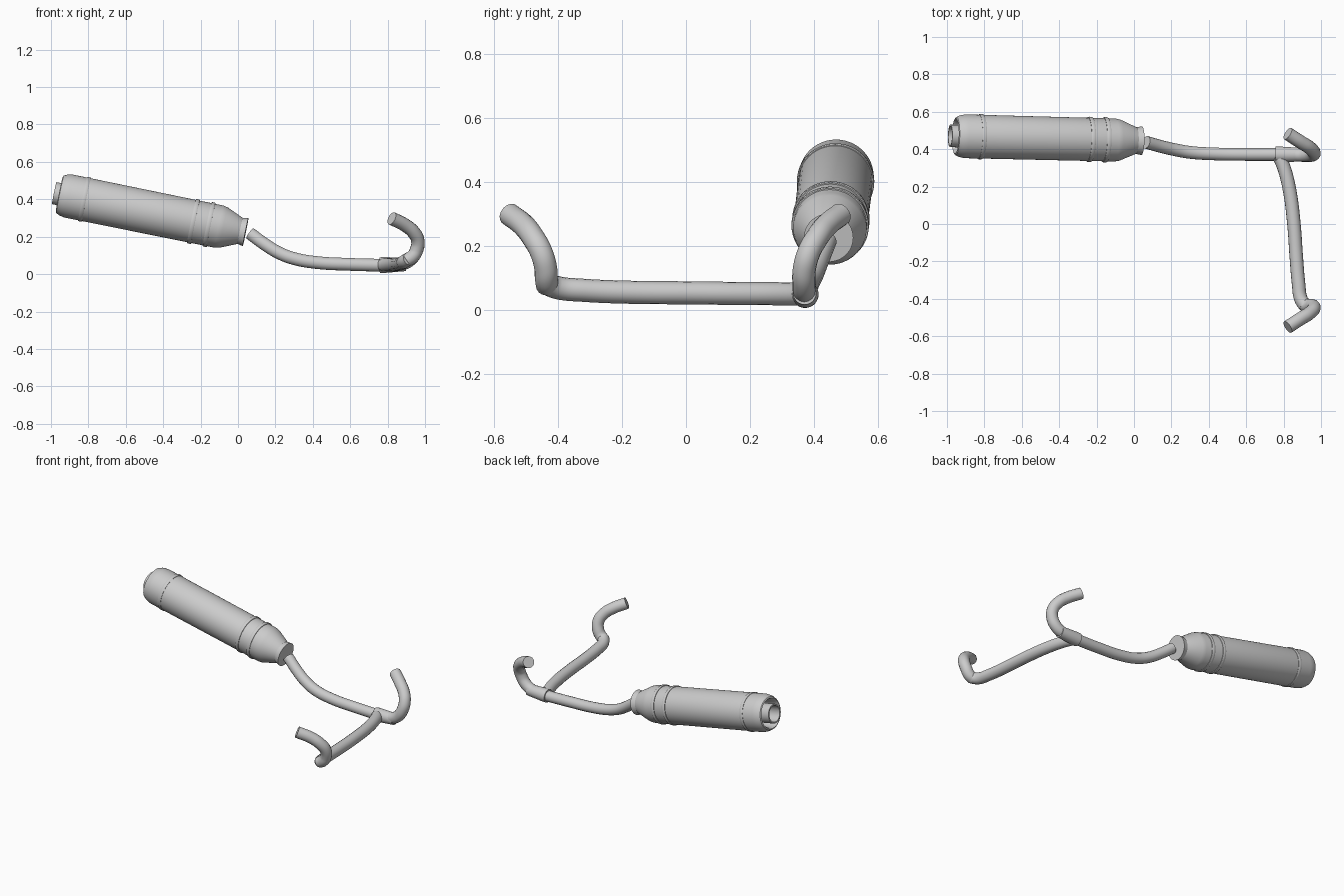
import bpy, bmesh, math
from mathutils import Vector

cube = bpy.data.objects.get("Cube")
if cube:
    bpy.data.objects.remove(cube)

metal = bpy.data.materials.new("brushed_grey_metal")
metal.use_nodes = True
GREY = (0.6, 0.6, 0.6, 1)
metal.diffuse_color = GREY
metal.node_tree.nodes["Principled BSDF"].inputs["Base Color"].default_value = GREY


def finish(obj):
    obj.data.materials.clear()
    obj.data.materials.append(metal)
    bpy.ops.object.select_all(action="DESELECT")
    obj.select_set(True)
    bpy.context.view_layer.objects.active = obj
    bpy.ops.object.shade_smooth_by_angle(angle=math.radians(32))


def add_mesh(name, mesh):
    obj = bpy.data.objects.new(name, mesh)
    bpy.context.collection.objects.link(obj)
    finish(obj)
    return obj


def tube(name, points, radius):
    """Round capped pipe through the given points."""
    curve = bpy.data.curves.new(name + "_path", "CURVE")
    curve.dimensions = "3D"
    curve.bevel_depth = radius
    curve.bevel_resolution = 6
    curve.resolution_u = 8
    curve.use_fill_caps = True
    spline = curve.splines.new("BEZIER")
    spline.bezier_points.add(len(points) - 1)
    for bp, p in zip(spline.bezier_points, points):
        bp.co = p
        bp.handle_left_type = bp.handle_right_type = "AUTO"
    path = bpy.data.objects.new(name + "_path", curve)
    bpy.context.collection.objects.link(path)
    bpy.context.view_layer.update()
    deps = bpy.context.evaluated_depsgraph_get()
    mesh = bpy.data.meshes.new_from_object(path.evaluated_get(deps))
    bpy.data.objects.remove(path)
    # weld the caps to the wall
    bm = bmesh.new()
    bm.from_mesh(mesh)
    bmesh.ops.remove_doubles(bm, verts=bm.verts, dist=0.0005)
    bmesh.ops.recalc_face_normals(bm, faces=bm.faces)
    bm.to_mesh(mesh)
    bm.free()
    return add_mesh(name, mesh)


def lathe(name, profile, origin, axis, sides=48):
    """Revolve (distance, radius) pairs around an axis; radius 0 closes an end."""
    bm = bmesh.new()
    verts = [bm.verts.new((r, 0, s)) for s, r in profile]
    edges = [bm.edges.new(pair) for pair in zip(verts, verts[1:])]
    bmesh.ops.spin(bm, geom=verts + edges, cent=(0, 0, 0), axis=(0, 0, 1),
                   angle=math.tau, steps=sides)
    bmesh.ops.remove_doubles(bm, verts=bm.verts, dist=0.0005)
    bmesh.ops.recalc_face_normals(bm, faces=bm.faces)
    mesh = bpy.data.meshes.new(name)
    bm.to_mesh(mesh)
    bm.free()
    obj = add_mesh(name, mesh)
    obj.location = origin
    obj.rotation_mode = "QUATERNION"
    obj.rotation_quaternion = Vector(axis).to_track_quat("Z", "Y")
    return obj


# Silencer: all parts share one tilted axis running from tail to nose
TAIL = Vector((-0.983, 0.471, 0.433))
AXIS = Vector((1, -0.025, -0.203)).normalized()

lathe("silencer_body", [
    (0.13, 0), (0.13, 0.082), (0.04, 0.086), (0.028, 0.094), (0.032, 0.102),
    (0.05, 0.111), (0.08, 0.117), (0.90, 0.115), (0.925, 0.110),
    (1.015, 0.071), (1.045, 0.077), (1.045, 0)], TAIL, AXIS)

lathe("tail_pipe", [
    (0.129, 0.06), (0, 0.06), (0, 0.051), (0.11, 0.048), (0.11, 0)], TAIL, AXIS)

# Raised clamp bands around the body
for i, start in enumerate((0.155, 0.75, 0.835)):
    lathe(f"silencer_band_{i + 1}", [
        (start, 0.112), (start, 0.119), (start + 0.004, 0.121),
        (start + 0.018, 0.121), (start + 0.022, 0.119), (start + 0.022, 0.112)],
        TAIL, AXIS)

# Pipes
PIPE = 0.036
tube("link_pipe", [
    (0.065, 0.437, 0.217), (0.15, 0.413, 0.155), (0.22, 0.397, 0.113),
    (0.30, 0.383, 0.083), (0.42, 0.375, 0.062), (0.60, 0.372, 0.052),
    (0.78, 0.372, 0.047)], 0.034)

lathe("junction_sleeve", [
    (0, 0), (0, 0.042), (0.03, 0.042), (0.14, 0.036), (0.14, 0)],
    (0.757, 0.372, 0.048), (1, -0.01, 0.03))

# Upswept header bend, shared by both cylinders
bend = [(0.955, 0.0, 0.13), (0.961, 0.014, 0.18), (0.938, 0.039, 0.225),
        (0.893, 0.067, 0.262), (0.822, 0.113, 0.298)]

tube("rear_header_pipe",
     [(0.78, 0.372, 0.049), (0.87, 0.370, 0.054), (0.922, 0.368, 0.08)]
     + [(x, 0.370 + y, z) for x, y, z in bend], PIPE)

tube("front_header_pipe",
     [(0.905, -0.432, 0.075), (0.935, -0.436, 0.095)]
     + [(x, -0.438 - y, z) for x, y, z in bend], PIPE)

tube("crossover_pipe", [
    (0.775, 0.365, 0.049), (0.802, 0.30, 0.050), (0.832, 0.18, 0.051),
    (0.855, 0.0, 0.053), (0.868, -0.18, 0.055), (0.880, -0.32, 0.061),
    (0.892, -0.40, 0.069), (0.915, -0.438, 0.083)], PIPE)
